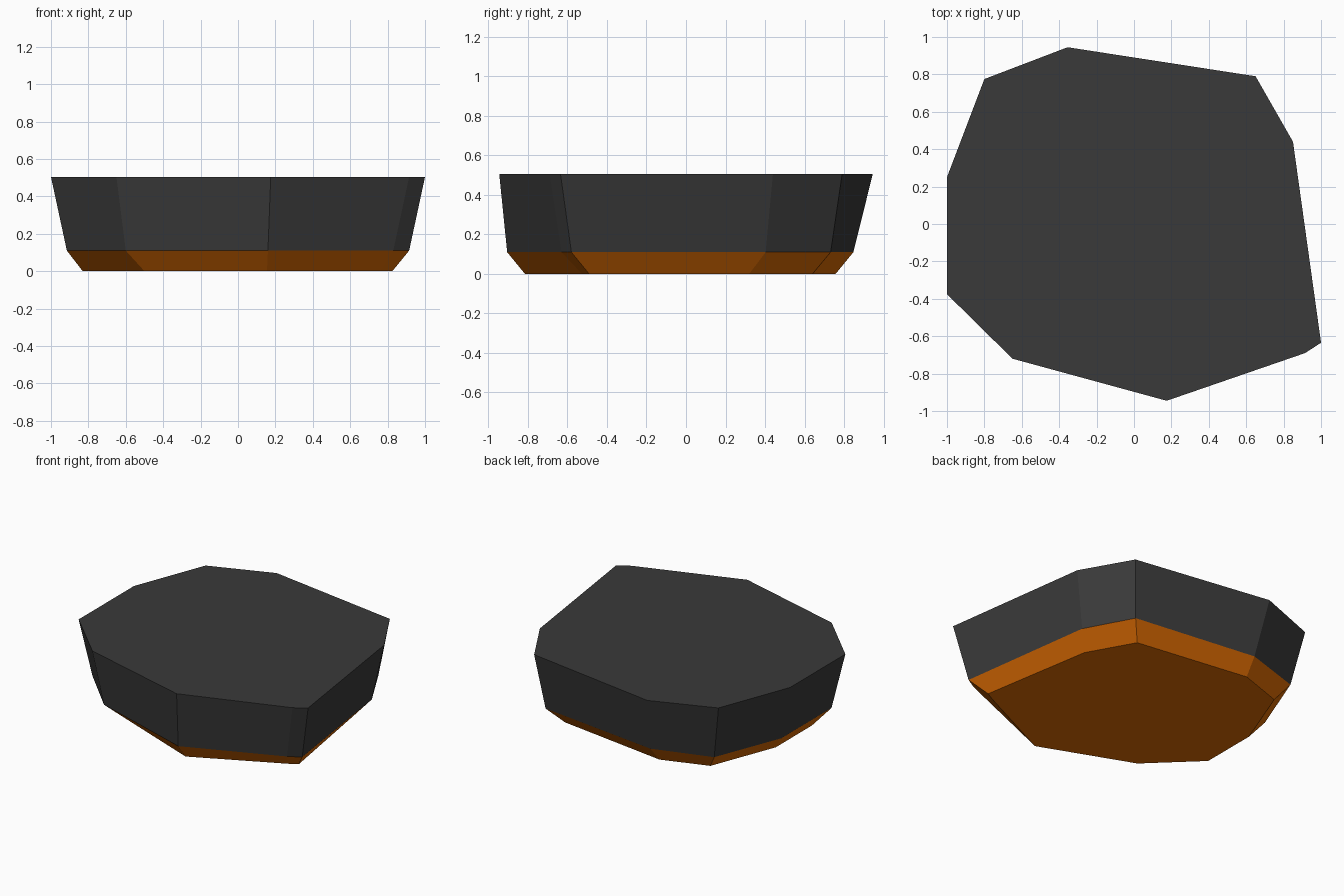
import bpy, bmesh

if "Cube" in bpy.data.objects:
    bpy.data.objects.remove(bpy.data.objects["Cube"])

def material(name, rgb):
    m = bpy.data.materials.new(name)
    m.diffuse_color = (*rgb, 1.0)
    m.use_nodes = True
    m.node_tree.nodes["Principled BSDF"].inputs["Base Color"].default_value = m.diffuse_color
    return m

# Irregular ten-sided outlines, counter-clockwise, for each height
base = [(.825, -.49), (.69, .32), (.51, .64), (-.32, .757), (-.646, .646),
        (-.83, .17), (-.83, -.24), (-.5, -.56), (.155, -.815), (.76, -.526)]
middle = [(.915, -.58), (.778, .403), (.6, .732), (-.31, .847), (-.725, .716),
          (-.915, .23), (-.915, -.34), (-.6, -.66), (.16, -.905), (.83, -.63)]
top = [(1, -.635), (.85, .44), (.65, .79), (-.355, .945), (-.8, .775),
       (-1, .25), (-1, -.375), (-.65, -.72), (.175, -.945), (.915, -.69)]
levels = [(0.0, base), (0.11, middle), (0.505, top)]

# Rock slab: rings joined by flat side faces, capped at both ends
bm = bmesh.new()
rings = [[bm.verts.new((x, y, z)) for x, y in outline] for z, outline in levels]
for low, high in zip(rings, rings[1:]):
    for i in range(len(low)):
        j = (i + 1) % len(low)
        bm.faces.new((low[i], low[j], high[j], high[i]))
bm.faces.new(rings[0][::-1])
bm.faces.new(rings[-1])

# Orange below the middle ring, dark grey above it
for f in bm.faces:
    f.material_index = 1 if f.calc_center_median().z < 0.11 else 0

mesh = bpy.data.meshes.new("rock_slab")
bm.to_mesh(mesh)
bm.free()
mesh.materials.append(material("dark grey stone", (.042, .042, .042)))
mesh.materials.append(material("burnt orange underside", (.73, .15, .001)))
bpy.context.collection.objects.link(bpy.data.objects.new("rock_slab", mesh))
